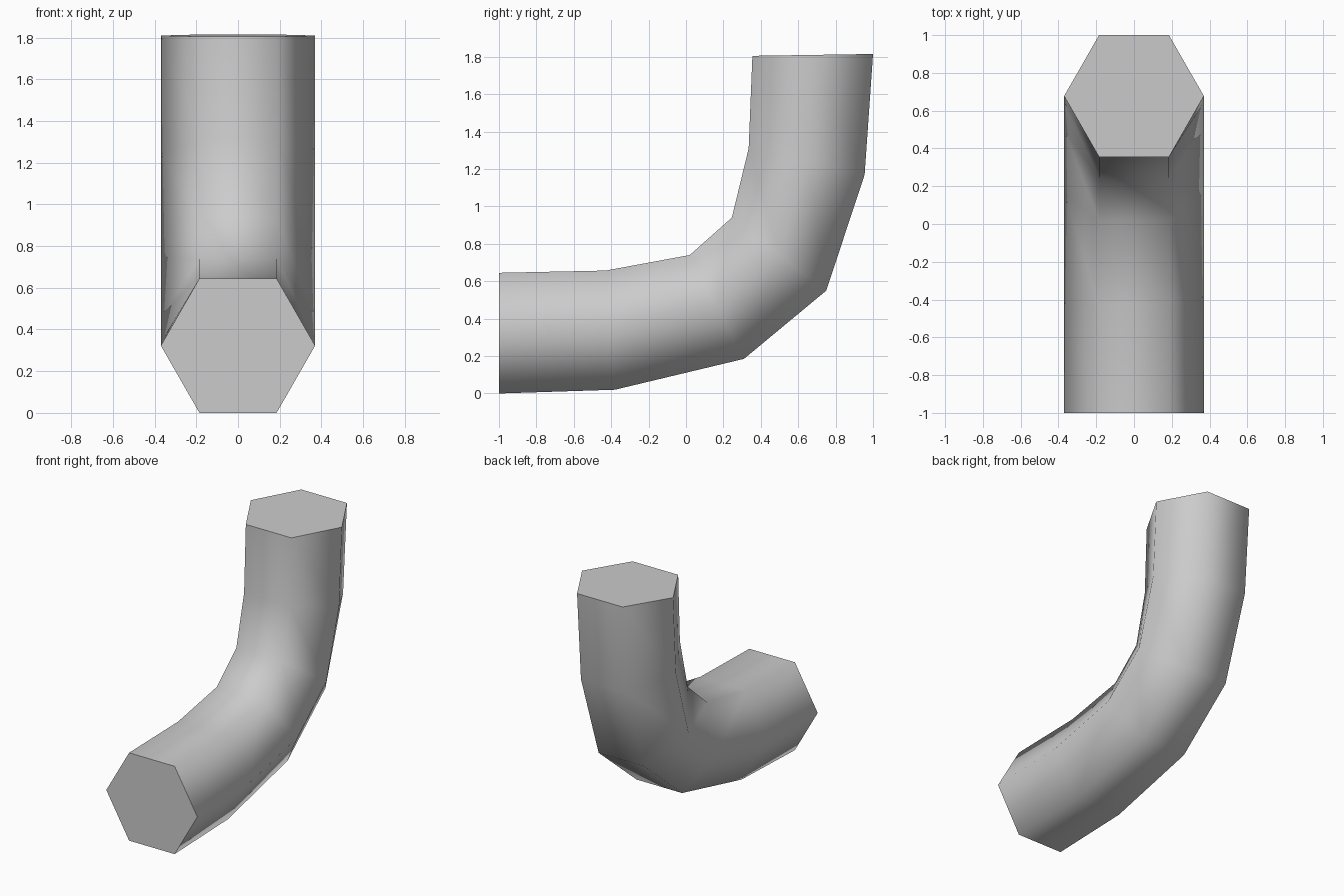
import bpy, bmesh
from math import radians, cos, sin, pi
from mathutils import Vector

default = bpy.data.objects.get("Cube")
if default:
    bpy.data.objects.remove(default)

SIDES = 6
HALF_WIDTH = 0.37

# Each station of the bend: inner (y, z) and outer (y, z)
STATIONS = [
    ((-1.0, 0.645), (-1.0, 0.0)),
    ((-0.43, 0.657), (-0.38, 0.02)),
    ((0.02, 0.74), (0.31, 0.185)),
    ((0.245, 0.94), (0.75, 0.55)),
    ((0.335, 1.31), (0.955, 1.17)),
    ((0.355, 1.805), (1.0, 1.815)),
]

grey = bpy.data.materials.new("plain grey")
grey.use_nodes = True
colour = (0.6, 0.6, 0.6, 1.0)
grey.diffuse_color = colour
grey.node_tree.nodes["Principled BSDF"].inputs["Base Color"].default_value = colour


def hex_ring(bm, inner, outer):
    """Hexagon with flats on the inside and outside of the bend."""
    a, b = Vector((0, *inner)), Vector((0, *outer))
    middle, reach = (a + b) / 2, (a - b) / 2 / sin(pi / 3)
    ring = []
    for i in range(SIDES):
        t = 2 * pi * i / SIDES
        side = Vector((HALF_WIDTH * cos(t), 0, 0))
        ring.append(bm.verts.new(middle + side + reach * sin(t)))
    return ring


# Bent pipe: bridge the rings and close both ends
bm = bmesh.new()
rings = [hex_ring(bm, *station) for station in STATIONS]
for r, s in zip(rings, rings[1:]):
    for i in range(SIDES):
        j = (i + 1) % SIDES
        bm.faces.new((r[i], r[j], s[j], s[i]))
bm.faces.new(rings[0])
bm.faces.new(rings[-1])
bmesh.ops.recalc_face_normals(bm, faces=bm.faces)

mesh = bpy.data.meshes.new("bent_pipe")
bm.to_mesh(mesh)
bm.free()
mesh.materials.append(grey)
pipe = bpy.data.objects.new("bent_pipe", mesh)
bpy.context.collection.objects.link(pipe)

# Smooth around the pipe, crisp at the end caps
bpy.ops.object.select_all(action="DESELECT")
pipe.select_set(True)
bpy.context.view_layer.objects.active = pipe
bpy.ops.object.shade_smooth_by_angle(angle=radians(75))
